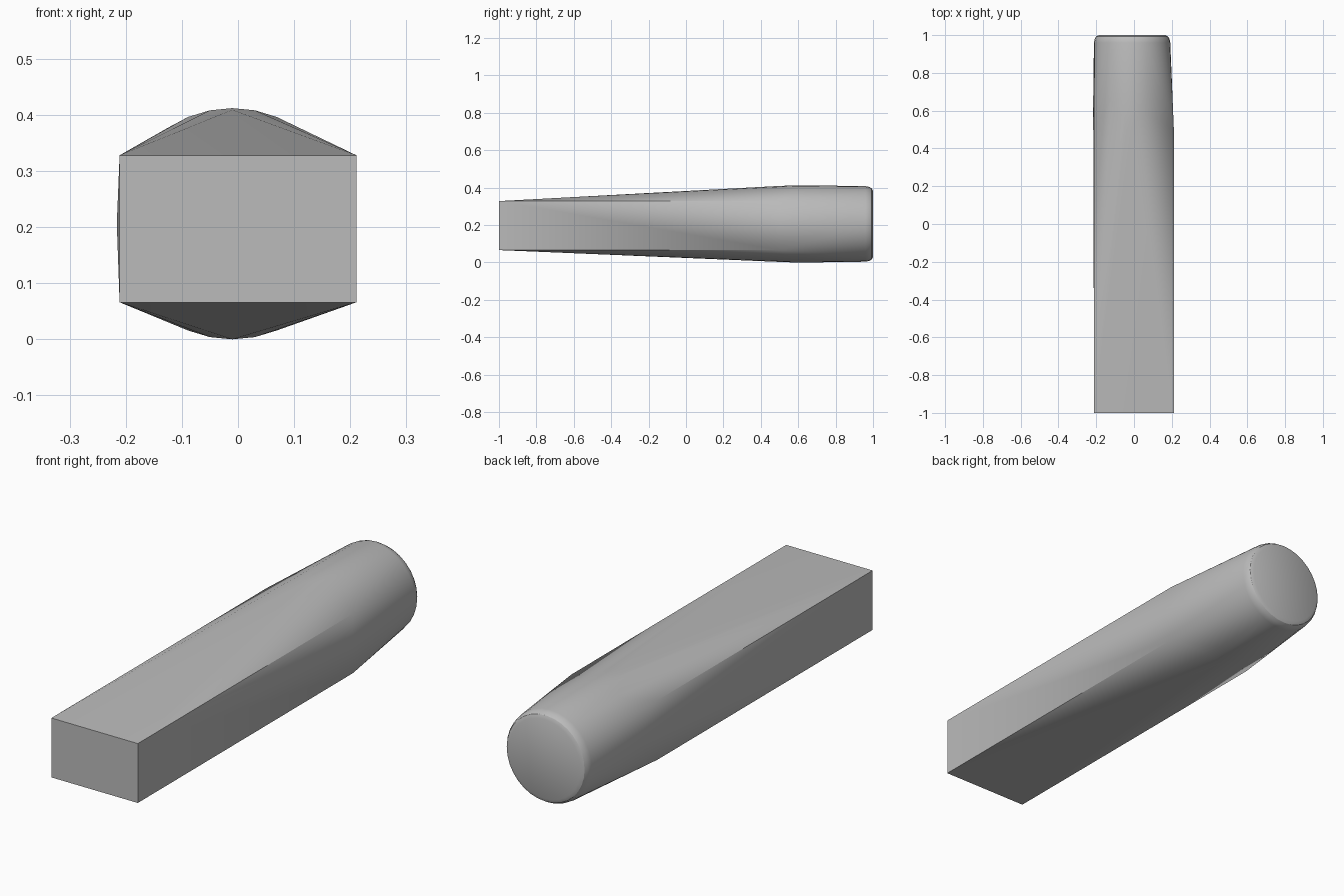
import bpy, bmesh, math

old = bpy.data.objects.get("Cube")
if old:
    bpy.data.objects.remove(old, do_unlink=True)

# Single grey finish
grey = bpy.data.materials.new("plain grey")
grey.use_nodes = True
colour = (0.5, 0.5, 0.5, 1)
grey.diffuse_color = colour
grey.node_tree.nodes["Principled BSDF"].inputs["Base Color"].default_value = colour

SIDES = 32
CENTRE_X, CENTRE_Z = -0.01, 0.206
bm = bmesh.new()

# Square shank: two equal rectangles
for y in (-1, 0.5):
    for x in (-0.211, 0.211):
        for z in (0.066, 0.328):
            bm.verts.new((x, y, z))

# Round head: rings along the bar, ending in a rounded rim
for y, r in ((0.5, 0.203), (0.58, 0.206), (0.66, 0.206), (0.96, 0.202),
             (0.98, 0.198), (0.993, 0.19), (1.0, 0.175)):
    for i in range(SIDES):
        a = math.tau * i / SIDES
        bm.verts.new((CENTRE_X + r * math.cos(a), y, CENTRE_Z + r * math.sin(a)))

# Wrap a skin around the shank and head
hull = bmesh.ops.convex_hull(bm, input=bm.verts[:])
spare = {v for v in hull["geom_interior"] if isinstance(v, bmesh.types.BMVert)}
spare |= {v for v in bm.verts if not v.link_faces}
bmesh.ops.delete(bm, geom=list(spare), context="VERTS")
bmesh.ops.dissolve_limit(bm, angle_limit=math.radians(0.1),
                         verts=bm.verts[:], edges=bm.edges[:])
bmesh.ops.recalc_face_normals(bm, faces=bm.faces[:])

mesh = bpy.data.meshes.new("tapered_bar")
bm.to_mesh(mesh)
bm.free()
mesh.materials.append(grey)
bar = bpy.data.objects.new("tapered_bar", mesh)
bpy.context.collection.objects.link(bar)

# Smooth head, crisp shank corners
bpy.ops.object.select_all(action="DESELECT")
bar.select_set(True)
bpy.context.view_layer.objects.active = bar
bpy.ops.object.shade_smooth_by_angle(angle=math.radians(30))
